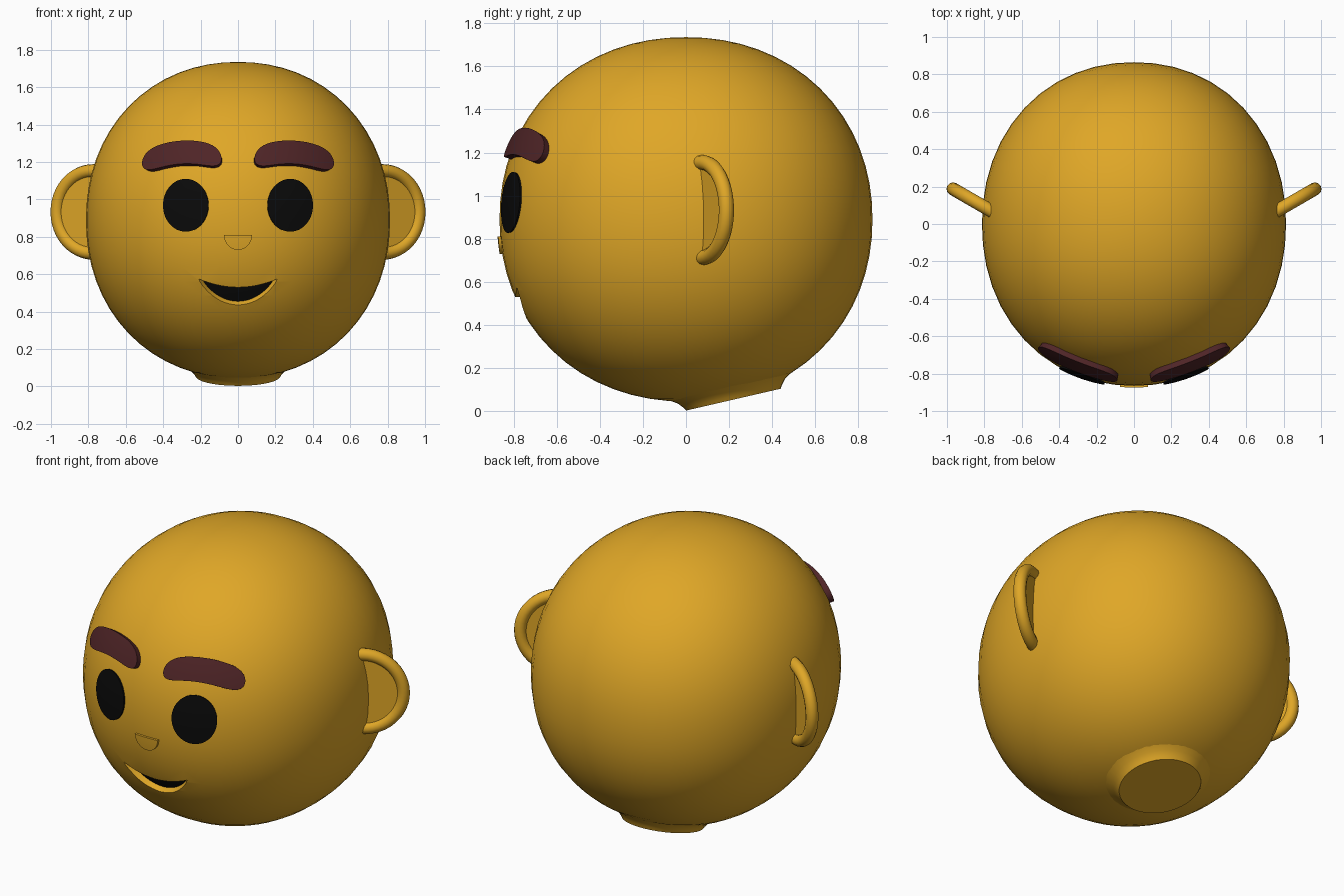
import bpy, bmesh, math
from mathutils import Vector, Matrix

if "Cube" in bpy.data.objects:
    bpy.data.objects.remove(bpy.data.objects["Cube"], do_unlink=True)

RADII = Vector((0.813, 0.865, 0.845))
CENTRE = Vector((0, 0, 0.89))
POWER = 2.1


def material(name, colour):
    m = bpy.data.materials.new(name)
    m.use_nodes = True
    m.diffuse_color = (*colour, 1)
    bsdf = next(n for n in m.node_tree.nodes if n.type == "BSDF_PRINCIPLED")
    bsdf.inputs["Base Color"].default_value = (*colour, 1)
    return m


YELLOW = material("warm yellow", (0.74, 0.385, 0.02))
BLACK = material("black", (0.003, 0.003, 0.003))
BROWN = material("dark plum brown", (0.078, 0.018, 0.02))


def finish(obj, angle=40):
    bpy.ops.object.select_all(action="DESELECT")
    obj.select_set(True)
    bpy.context.view_layer.objects.active = obj
    bpy.ops.object.shade_smooth_by_angle(angle=math.radians(angle))


def to_object(name, bm, *mats):
    bmesh.ops.remove_doubles(bm, verts=bm.verts, dist=0.0002)
    bmesh.ops.recalc_face_normals(bm, faces=bm.faces)
    mesh = bpy.data.meshes.new(name)
    bm.to_mesh(mesh)
    bm.free()
    for m in mats:
        mesh.materials.append(m)
    obj = bpy.data.objects.new(name, mesh)
    bpy.context.collection.objects.link(obj)
    return obj


def face_point(x, z, offset, along_normal):
    """Point on the front of the head, moved outwards by offset."""
    u, w = x / RADII.x, (z - CENTRE.z) / RADII.z
    v = -max(0, 1 - abs(u) ** POWER - abs(w) ** POWER) ** (1 / POWER)
    normal = Vector((u / RADII.x, v / RADII.y, w / RADII.z)).normalized()
    direction = normal if along_normal else Vector((0, -1, 0))
    return Vector((x, v * RADII.y, z)) + direction * offset


def patch(name, outer, inner, out, back, mats, along_normal=True, cols=28, rows=6):
    """Closed slab that follows the head; outlines give (x, low z, high z) for t in -1..1."""
    bm = bmesh.new()

    def grid(outline, offset):
        result = []
        for i in range(cols + 1):
            x, low, high = outline(math.sin(math.pi * (i / cols - 0.5)))
            result.append([bm.verts.new(face_point(x, low + (high - low) * j / rows, offset, along_normal))
                           for j in range(rows + 1)])
        return result

    front, rear = grid(outer, out), grid(inner, back)
    for g, index in ((front, 0), (rear, len(mats) - 1)):
        for i in range(cols):
            for j in range(rows):
                f = bm.faces.new((g[i][j], g[i + 1][j], g[i + 1][j + 1], g[i][j + 1]))
                f.material_index = index
    ring = [(i, 0) for i in range(cols)] + [(cols, j) for j in range(rows)]
    ring += [(i, rows) for i in range(cols, 0, -1)] + [(0, j) for j in range(rows, 0, -1)]
    for (a, b), (c, d) in zip(ring, ring[1:] + ring[:1]):
        bm.faces.new((front[a][b], front[c][d], rear[c][d], rear[a][b]))
    bmesh.ops.dissolve_degenerate(bm, edges=bm.edges, dist=0.0002)
    return to_object(name, bm, *mats)


def round_off(t, power=2):
    return math.sqrt(max(0, 1 - abs(t) ** power))


# Head: slightly boxy ellipsoid
bm = bmesh.new()
bmesh.ops.create_uvsphere(bm, u_segments=48, v_segments=32, radius=1)
for v in bm.verts:
    size = sum(abs(c) ** POWER for c in v.co) ** (1 / POWER)
    v.co = CENTRE + v.co / size * RADII
head = to_object("head", bm, YELLOW, BLACK)


# Mouth: crescent recess with a black floor
def mouth_outline(width, depth):
    def outline(t):
        return t * width, 0.575 - depth * (1 - t * t) ** 0.8, 0.575 - 0.045 * (1 - t * t)
    return outline


cutter = patch("mouth_cutter", mouth_outline(0.23, 0.16), mouth_outline(0.19, 0.12),
               0.04, -0.04, (YELLOW, BLACK), along_normal=False)
cut = head.modifiers.new("mouth", "BOOLEAN")
cut.operation, cut.solver, cut.object = "DIFFERENCE", "EXACT", cutter
bpy.context.view_layer.objects.active = head
bpy.ops.object.modifier_apply(modifier=cut.name)
bpy.data.objects.remove(cutter, do_unlink=True)
finish(head, 30)


# Nose: small half disc
def nose_outline(t):
    return 0.075 * t, 0.81 - 0.08 * round_off(t), 0.81


finish(patch("nose", nose_outline, nose_outline, 0.012, -0.02, (YELLOW,), along_normal=False))

# Neck: short flared stump, tilted backwards
SEGMENTS = 40
profile = [(0.225, 0), (0.235, 0.016), (0.255, 0.04), (0.295, 0.066), (0.35, 0.1)]
bm = bmesh.new()
rings = [[bm.verts.new((r * math.cos(k * math.tau / SEGMENTS), r * math.sin(k * math.tau / SEGMENTS), h))
          for k in range(SEGMENTS)] for r, h in profile]
for low, high in zip(rings, rings[1:]):
    for k in range(SEGMENTS):
        n = (k + 1) % SEGMENTS
        bm.faces.new((low[k], low[n], high[n], high[k]))
bm.faces.new(rings[0])
bm.faces.new(rings[-1])
bm.transform(Matrix.Translation((0, 0.22, 0.054)) @ Matrix.Rotation(math.radians(13), 4, "X"))
finish(to_object("neck", bm, YELLOW))

for side, label in ((1, "left"), (-1, "right")):
    # Eye: thin oval plate
    def eye_outline(t):
        h = 0.14 * round_off(t)
        return side * (0.277 + 0.12 * t), 0.968 - h, 0.968 + h

    finish(patch(label + "_eye", eye_outline, eye_outline, 0.008, -0.001, (BLACK,)))

    # Eyebrow: arched bar with rounded ends
    def brow_outline(t):
        h = 0.06 * round_off(t, 6)
        z = 1.24 - 0.045 * t * t - 0.012 * t
        return side * (0.29 + 0.205 * t), z - h, z + h

    brow = patch(label + "_eyebrow", brow_outline, brow_outline, 0.03, -0.02, (BROWN,))
    bevel = brow.modifiers.new("soft edge", "BEVEL")
    bevel.width, bevel.segments, bevel.limit_method = 0.008, 2, "ANGLE"
    bevel.angle_limit = math.radians(50)
    finish(brow)

    # Ear: tube rim around a thin half disc, swept back
    arc = [math.pi * (k / 24 - 0.5) for k in range(25)]
    path = [(0.015 + 0.22 * math.cos(a), 0.22 * math.sin(a)) for a in arc]
    path = [(-0.04, -0.22)] + path + [(-0.04, 0.22)]
    out_dir = Vector((side * math.cos(math.radians(30)), 0.5, 0))
    thick = Vector((-side * 0.5, math.cos(math.radians(30)), 0)) * 0.012
    root = Vector((side * 0.764, 0.07, 0.933))
    points = [root + out_dir * u + Vector((0, 0, w)) for u, w in path]

    curve = bpy.data.curves.new(label + "_ear_rim", "CURVE")
    curve.dimensions = "3D"
    curve.bevel_depth, curve.bevel_resolution, curve.use_fill_caps = 0.035, 4, True
    spline = curve.splines.new("POLY")
    spline.points.add(len(points) - 1)
    for sp, p in zip(spline.points, points):
        sp.co = (*p, 1)
    curve.materials.append(YELLOW)
    rim = bpy.data.objects.new(label + "_ear_rim", curve)
    bpy.context.collection.objects.link(rim)
    bpy.ops.object.select_all(action="DESELECT")
    rim.select_set(True)
    bpy.context.view_layer.objects.active = rim
    bpy.ops.object.convert(target="MESH")
    finish(bpy.context.view_layer.objects.active, 60)

    bm = bmesh.new()
    sheets = [[bm.verts.new(p + thick * s) for p in points] for s in (-1, 1)]
    for sheet in sheets:
        bm.faces.new(sheet)
    for k in range(len(points)):
        n = (k + 1) % len(points)
        bm.faces.new((sheets[0][k], sheets[0][n], sheets[1][n], sheets[1][k]))
    finish(to_object(label + "_ear_inner", bm, YELLOW))
